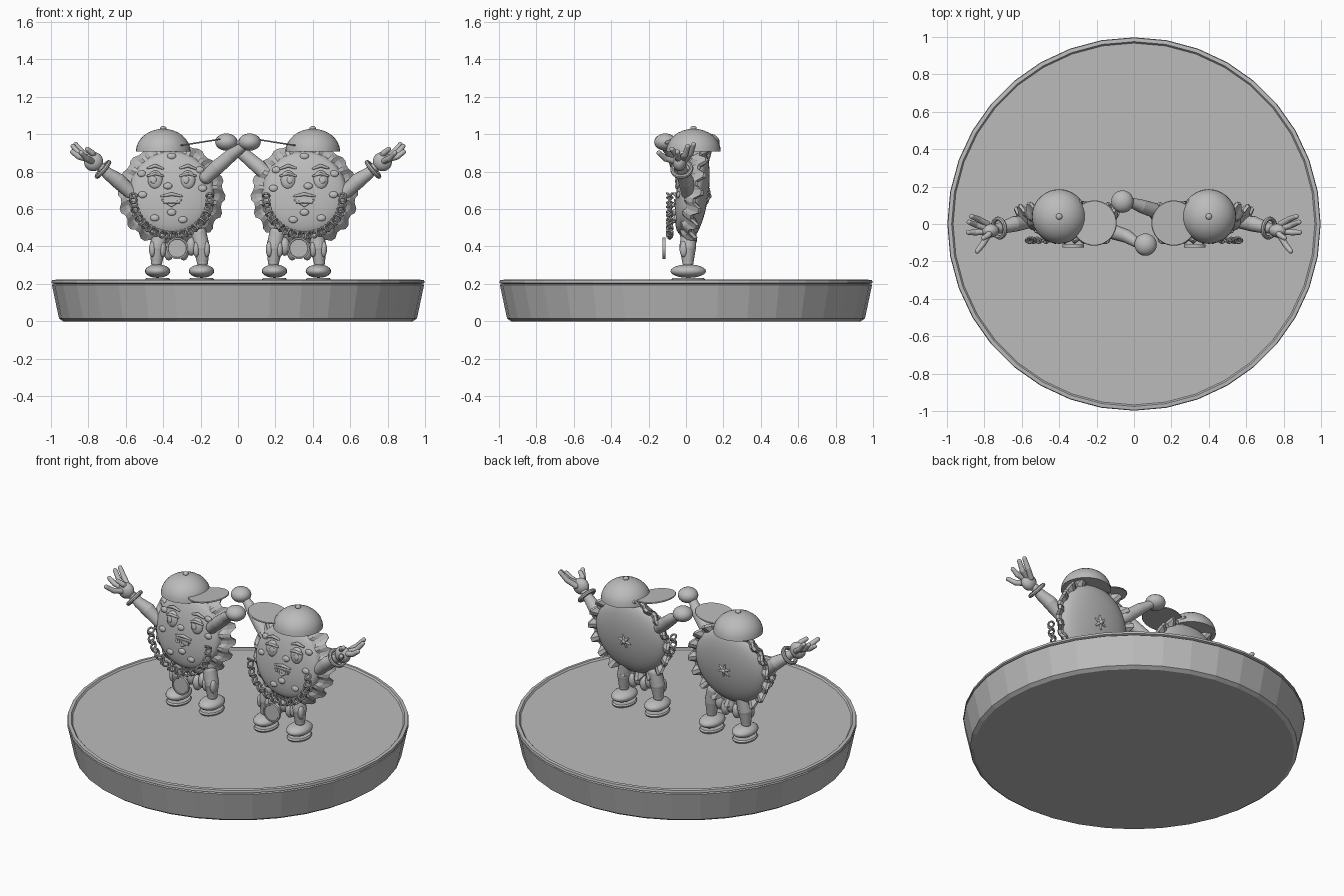
import bpy, bmesh, math
from math import sin, cos, pi, radians
from mathutils import Matrix, Vector

old = bpy.data.objects.get("Cube")
if old:
    bpy.data.objects.remove(old)

grey = bpy.data.materials.new("plain grey")
grey.use_nodes = True
grey.diffuse_color = (0.5, 0.5, 0.5, 1)
grey.node_tree.nodes["Principled BSDF"].inputs["Base Color"].default_value = (0.5, 0.5, 0.5, 1)


def finish(name, bm, matrix=Matrix(), smooth=True):
    """Turn a bmesh into a named, shaded object."""
    bm.transform(matrix)
    bmesh.ops.recalc_face_normals(bm, faces=bm.faces)
    mesh = bpy.data.meshes.new(name)
    bm.to_mesh(mesh)
    bm.free()
    ob = bpy.data.objects.new(name, mesh)
    bpy.context.collection.objects.link(ob)
    mesh.materials.append(grey)
    if smooth:
        bpy.ops.object.select_all(action='DESELECT')
        ob.select_set(True)
        bpy.context.view_layer.objects.active = ob
        bpy.ops.object.shade_smooth_by_angle(angle=radians(40))
    return ob


def at(x, y, z):
    return Matrix.Translation((x, y, z))


def aim(vec):
    return Vector(vec).to_track_quat('Z', 'Y').to_matrix().to_4x4()


def add_ball(bm, pos, size, rot=Matrix()):
    size = size if isinstance(size, tuple) else (size,) * 3
    bmesh.ops.create_uvsphere(bm, u_segments=20, v_segments=12, radius=1,
                              matrix=at(*pos) @ rot @ Matrix.Diagonal((*size, 1)))


def add_limb(bm, points, radii):
    """Tapered tube through points with round joints."""
    pts = [Vector(p) for p in points]
    for p, r in zip(pts, radii):
        add_ball(bm, p, r)
    for a, b, ra, rb in zip(pts, pts[1:], radii, radii[1:]):
        bmesh.ops.create_cone(bm, segments=16, radius1=ra, radius2=rb, depth=(b - a).length,
                              matrix=at(*((a + b) / 2)) @ aim(b - a))


def add_lathe(bm, profile, segs, matrix=Matrix(), closed=False):
    """Spin (radius, height) points about local z."""
    rings = []
    for r, h in profile:
        count = segs if r > 0 else 1
        rings.append([bm.verts.new(matrix @ Vector((r * cos(2 * pi * i / segs),
                      r * sin(2 * pi * i / segs), h))) for i in range(count)])
    pairs = list(zip(rings, rings[1:])) + ([(rings[-1], rings[0])] if closed else [])
    for a, b in pairs:
        for i in range(segs):
            j = (i + 1) % segs
            quad = [a[i % len(a)], a[j % len(a)], b[j % len(b)], b[i % len(b)]]
            bm.faces.new(list(dict.fromkeys(quad)))


def add_torus(bm, matrix, major, minor, segs=14, sides=6):
    prof = [(major + minor * cos(2 * pi * k / sides), minor * sin(2 * pi * k / sides))
            for k in range(sides)]
    add_lathe(bm, prof, segs, matrix, closed=True)


# Round display base with a raised rim
bm = bmesh.new()
add_lathe(bm, [(0, 0), (0.935, 0), (0.957, 0.015), (0.995, 0.195), (0.985, 0.2), (0.998, 0.205),
               (0.995, 0.22), (0.975, 0.222), (0.967, 0.212), (0, 0.212)], 36)
finish("display_base", bm, smooth=False)


def build_figure(side, s):
    flip = Matrix.Diagonal((s, 1, 1, 1))
    body = flip @ at(0.355, 0.01, 0.685) @ Matrix.Rotation(radians(-8), 4, 'X')
    to_back = Matrix.Rotation(radians(-90), 4, 'X')   # lathe axis z becomes +y

    def done(part, bm, matrix=flip, smooth=True):
        finish(side + "_" + part, bm, matrix, smooth)

    # Round body, bulging at face and back
    bm = bmesh.new()
    front = [(0.222 * sin(t * pi / 16), -0.012 - 0.05 * cos(t * pi / 16)) for t in range(9)]
    back = [(0.245 * cos(t * pi / 16), 0.04 + 0.07 * sin(t * pi / 16)) for t in range(9)]
    back[-1] = (0, 0.11)
    add_lathe(bm, front + back, 48, to_back)
    done("body", bm, body)

    # Pleated ruffle around the body
    bm = bmesh.new()
    n = 72
    rows = []
    for r, y, amp in ((0.21, -0.015, 0.006), (0.25, 0.01, 0.014), (0.28, 0.05, 0.018),
                      (0.27, 0.065, 0.018), (0.23, 0.05, 0.005)):
        rows.append([])
        for i in range(n):
            w = 1 if i % 4 < 2 else -1
            a = 2 * pi * i / n
            q = r + w * amp * 0.4
            rows[-1].append(bm.verts.new((q * cos(a), y + w * amp, q * sin(a))))
    for a, b in zip(rows, rows[1:]):
        for i in range(n):
            j = (i + 1) % n
            bm.faces.new((a[i], a[j], b[j], b[i]))
    done("ruffle", bm, body, False)

    # Small star knot on the back
    bm = bmesh.new()
    add_ball(bm, (0, 0.11, 0), (0.016, 0.018, 0.016))
    for k in range(6):
        a = k * pi / 3 + 0.3
        add_limb(bm, [(0, 0.11, 0), (0.04 * cos(a), 0.11, 0.04 * sin(a))], [0.012, 0.005])
    done("back_star", bm, body)

    # Eyes with pupils, lids and brows
    eyes, pupils, brows = bmesh.new(), bmesh.new(), bmesh.new()
    for e in (-1, 1):
        x = 0.087 * e
        add_ball(eyes, (x, -0.052, 0.065), (0.04, 0.02, 0.05))
        add_ball(pupils, (x + 0.01, -0.071, 0.062), (0.016, 0.006, 0.02))
        add_limb(eyes, [(x - 0.04, -0.058, 0.085), (x, -0.072, 0.095), (x + 0.04, -0.058, 0.085)],
                 [0.006, 0.008, 0.006])
        add_limb(brows, [(x - 0.04, -0.052, 0.125), (x, -0.058, 0.14), (x + 0.04, -0.05, 0.128)],
                 [0.006, 0.01, 0.006])
    done("eyes", eyes, body)
    done("pupils", pupils, body)
    done("brows", brows, body)

    # Moustache, toothy mouth, chin tuft
    bm = bmesh.new()
    add_limb(bm, [(-0.055, -0.06, -0.025), (0, -0.068, -0.015), (0.055, -0.06, -0.025)],
             [0.005, 0.01, 0.005])
    add_limb(bm, [(-0.05, -0.058, -0.045), (0, -0.06, -0.075), (0.05, -0.058, -0.045)],
             [0.005, 0.008, 0.005])
    add_ball(bm, (0, -0.058, -0.112), (0.024, 0.012, 0.018))
    done("moustache_and_chin", bm, body)
    bm = bmesh.new()
    for k in range(6):
        bmesh.ops.create_cube(bm, size=1, matrix=at(-0.0375 + 0.015 * k, -0.062, -0.053)
                              @ Matrix.Diagonal((0.013, 0.012, 0.022, 1)))
    done("teeth", bm, body, False)

    # Bumps scattered on the face
    bm = bmesh.new()
    for x, z in ((0, 0.195), (0.155, -0.015), (-0.165, 0.02), (-0.15, 0.12), (0.16, 0.1),
                 (-0.06, -0.15), (0.09, -0.14), (0.02, 0.03)):
        d = min(1, math.hypot(x, z) / 0.222)
        add_ball(bm, (x, -0.012 - 0.05 * math.sqrt(1 - d * d), z), (0.024, 0.012, 0.018))
    done("face_bumps", bm, body)

    # Linked chain with a round pendant
    bm = bmesh.new()
    for k in range(27):
        a = radians(175 + 190 * k / 26)
        turn = Matrix.Rotation(pi / 2 - a, 4, 'Y') @ Matrix.Rotation(
            radians(35 if k % 2 else -50), 4, 'Z')
        add_torus(bm, at(0.355 + 0.205 * cos(a), -0.087, 0.655 + 0.195 * sin(a)) @ turn
                  @ Matrix.Rotation(pi / 2, 4, 'X'), 0.018, 0.0065, 12)
    done("chain", bm)
    bm = bmesh.new()
    add_lathe(bm, [(0, -0.006), (0.048, -0.006), (0.05, -0.009), (0.058, -0.008),
                   (0.058, 0.008), (0, 0.008)], 32, at(0.325, -0.117, 0.39) @ to_back)
    done("pendant", bm)

    # Legs, loose folds and shoes
    legs, shoes = bmesh.new(), bmesh.new()
    for x, lean in ((0.195, -0.005), (0.43, 0.005)):
        add_limb(legs, [(x - lean * 3, 0.015, 0.47), (x, 0.01, 0.395), (x + lean, 0.01, 0.315)],
                 [0.042, 0.044, 0.03])
        for k in range(3):
            add_ball(legs, (x + 0.028 * (k - 1), -0.012, 0.385 + 0.02 * (k % 2)),
                     (0.018, 0.022, 0.042))
        add_ball(shoes, (x, 0.012, 0.268), (0.068, 0.095, 0.036))
        add_lathe(shoes, [(0, 0), (0.062, 0), (0.066, 0.01), (0.06, 0.018), (0, 0.018)], 28,
                  at(x, 0.012, 0.214) @ Matrix.Diagonal((1, 1.35, 1, 1)))
    for k in range(4):
        add_ball(legs, (0.25 + 0.04 * k, 0.005, 0.4 - 0.025 * (k % 2)), (0.028, 0.035, 0.05))
    done("legs", legs)
    done("shoes", shoes)

    # Cap with button and a thin peak turned inwards
    bm = bmesh.new()
    dome = [(0.146 * cos(t * pi / 16), 0.122 * sin(t * pi / 16)) for t in range(8)]
    add_lathe(bm, [(0, 0)] + dome + [(0, 0.122)], 36, at(0.4, 0.04, 0.907))
    add_ball(bm, (0.4, 0.04, 1.032), (0.017, 0.017, 0.012))
    done("cap", bm)
    bm = bmesh.new()
    add_lathe(bm, [(0, -0.004), (0.118, -0.004), (0.121, 0), (0.118, 0.004), (0, 0.004)], 36,
              at(0.212, 0.005, 0.955) @ Matrix.Rotation(radians(9), 4, 'Y'))
    done("cap_peak", bm)

    # Outer arm, wrist band and open hand
    bm = bmesh.new()
    add_limb(bm, [(0.575, 0.01, 0.69), (0.64, 0, 0.75), (0.69, -0.015, 0.785),
                  (0.735, -0.025, 0.825)], [0.036, 0.042, 0.034, 0.026])
    done("outer_arm", bm)
    bm = bmesh.new()
    add_torus(bm, at(0.722, -0.022, 0.812) @ aim((1, -0.15, 0.85)), 0.05, 0.012, 24, 8)
    done("wrist_band", bm)
    bm = bmesh.new()
    add_ball(bm, (0.772, -0.035, 0.853), (0.038, 0.052, 0.05), aim((1, 0, 0.8)))
    for base, knuckle, tip in (((0.785, 0, 0.865), (0.83, 0.025, 0.9), (0.868, 0.04, 0.945)),
                               ((0.795, -0.02, 0.87), (0.845, -0.005, 0.89), (0.882, 0.01, 0.935)),
                               ((0.795, -0.04, 0.865), (0.85, -0.045, 0.88), (0.885, -0.045, 0.905)),
                               ((0.78, -0.06, 0.855), (0.81, -0.11, 0.87), (0.838, -0.145, 0.9)),
                               ((0.765, -0.035, 0.875), (0.78, -0.06, 0.9), (0.805, -0.075, 0.92))):
        add_limb(bm, [base, knuckle, tip], [0.017, 0.016, 0.013])
    done("open_hand", bm)

    # Inner arm reaching past the partner, ending in a fist
    y0, y1, y2 = (-0.02, -0.065, -0.11) if s < 0 else (0.05, 0.095, 0.12)
    bm = bmesh.new()
    add_limb(bm, [(0.17, y0, 0.77), (0.11, (y0 + y1) / 2, 0.825), (0.04, y1, 0.885),
                  (-0.03, y2, 0.935)], [0.036, 0.04, 0.036, 0.024])
    done("inner_arm", bm)
    bm = bmesh.new()
    add_ball(bm, (-0.062, y2, 0.958), (0.06, 0.06, 0.046))
    done("fist", bm)


build_figure("left", 1)
build_figure("right", -1)
